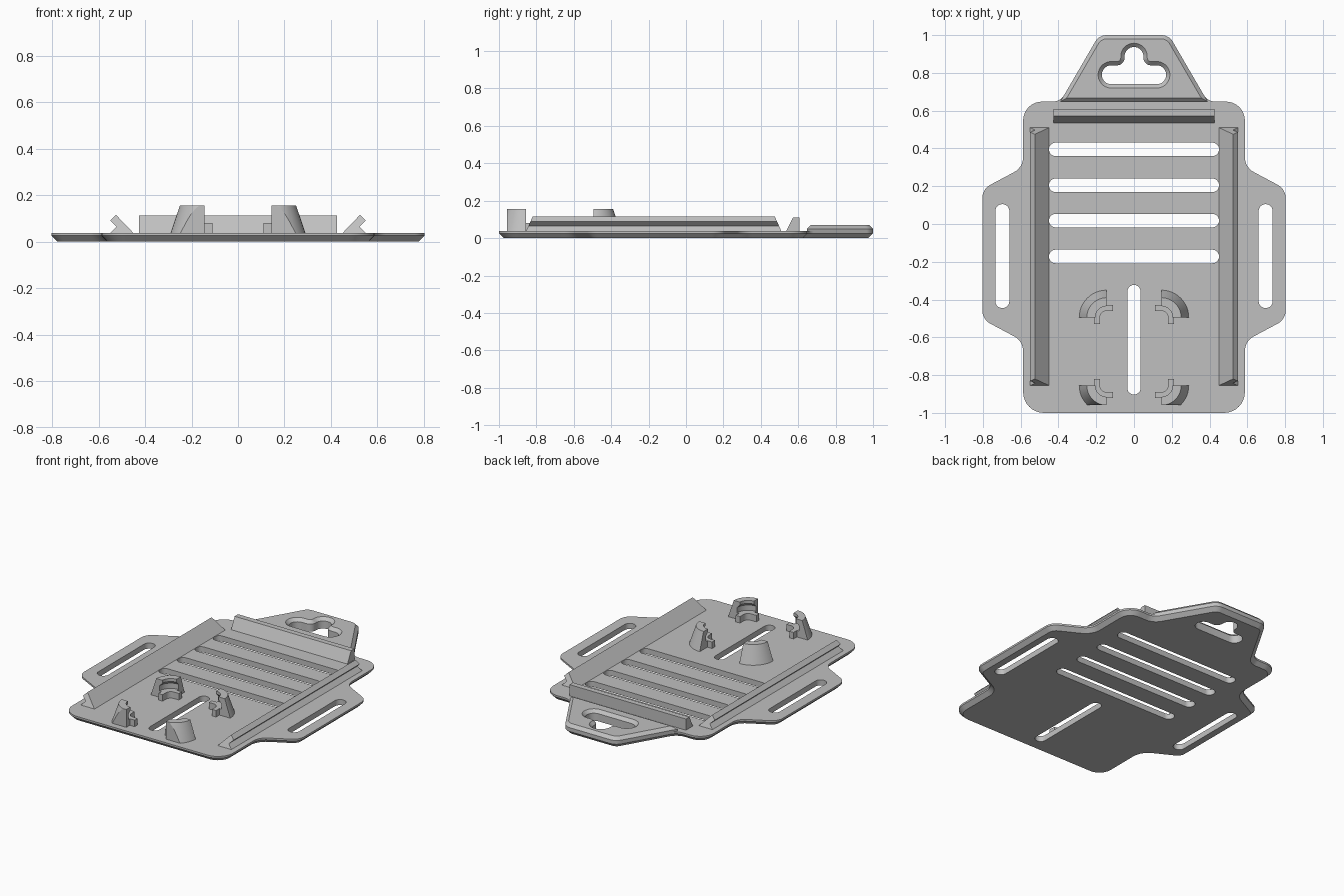
import bpy, bmesh
from math import cos, sin, pi, tan
from mathutils import Vector

cube = bpy.data.objects.get("Cube")
if cube:
    bpy.data.objects.remove(cube, do_unlink=True)

GREY = (0.53, 0.53, 0.53, 1)
mat = bpy.data.materials.new("light_grey")
mat.use_nodes = True
mat.diffuse_color = GREY
mat.node_tree.nodes["Principled BSDF"].inputs["Base Color"].default_value = GREY

TOP = 0.037          # top of the base plate
parts = []


def loft(name, rings, clip_y=None):
    """Skin a row of equal closed rings and cap both ends."""
    bm = bmesh.new()
    vs = [[bm.verts.new(p) for p in ring] for ring in rings]
    n = len(vs[0])
    for a, b in zip(vs, vs[1:]):
        for i in range(n):
            j = (i + 1) % n
            bm.faces.new((a[i], a[j], b[j], b[i]))
    bm.faces.new(vs[0])
    bm.faces.new(vs[-1])
    if clip_y is not None:
        cut = bmesh.ops.bisect_plane(
            bm, geom=bm.verts[:] + bm.edges[:] + bm.faces[:],
            plane_co=(0, clip_y, 0), plane_no=(0, -1, 0), clear_outer=True)
        edges = [e for e in cut["geom_cut"] if isinstance(e, bmesh.types.BMEdge)]
        bmesh.ops.holes_fill(bm, edges=edges, sides=0)
    bmesh.ops.recalc_face_normals(bm, faces=bm.faces[:])
    mesh = bpy.data.meshes.new(name)
    bm.to_mesh(mesh)
    bm.free()
    mesh.materials.append(mat)
    ob = bpy.data.objects.new(name, mesh)
    bpy.context.collection.objects.link(ob)
    parts.append(ob)
    return ob


def rounded(corners, steps=8):
    """Counter-clockwise outline from (x, y, radius) corners."""
    pts, n = [], len(corners)
    for i, (x, y, r) in enumerate(corners):
        p = Vector((x, y))
        if r == 0:
            pts.append(p)
            continue
        a = (Vector(corners[i - 1][:2]) - p).normalized()
        b = (Vector(corners[(i + 1) % n][:2]) - p).normalized()
        half = a.angle(b) / 2
        centre = p + (a + b).normalized() * r / sin(half)
        start = p + a * r / tan(half) - centre
        end = p + b * r / tan(half) - centre
        sweep = start.angle(end)
        for k in range(steps + 1):
            t = k / steps
            pts.append(centre + (start * sin((1 - t) * sweep)
                                 + end * sin(t * sweep)) / sin(sweep))
    return pts


def mirrored(half):
    """Complete a right-hand half outline across x = 0."""
    return half + [(-x, y, r) for x, y, r in reversed(half)]


def inset(pts, d):
    out = []
    for i, p in enumerate(pts):
        e1 = (p - pts[i - 1]).normalized()
        e2 = (pts[(i + 1) % len(pts)] - p).normalized()
        n1, n2 = Vector((-e1.y, e1.x)), Vector((-e2.y, e2.x))
        out.append(p + (n1 + n2) * d / (1 + n1.dot(n2)))
    return out


def slab(name, outline, layers):
    """Stack of outline copies; layers are (height, inset)."""
    return loft(name, [[(p.x, p.y, z) for p in inset(outline, d)]
                       for z, d in layers])


def slot(x, y, hx, hy):
    r = min(hx, hy) * 0.98
    box = [(x - hx, y - hy, r), (x + hx, y - hy, r),
           (x + hx, y + hy, r), (x - hx, y + hy, r)]
    return slab("slot_cutter", rounded(box), [(-0.05, 0), (0.2, 0)])


def carve(ob, cutters):
    for c in cutters:
        m = ob.modifiers.new("cut", "BOOLEAN")
        m.operation, m.solver, m.object = "DIFFERENCE", "EXACT", c
    dg = bpy.context.evaluated_depsgraph_get()
    mesh = bpy.data.meshes.new_from_object(ob.evaluated_get(dg))
    ob.modifiers.clear()
    ob.data = mesh


# Base plate with strap ears and hanging tab, chamfered underneath
plate_half = [(0.587, -1, 0.11), (0.587, -0.62, 0.09), (0.803, -0.505, 0.08),
              (0.803, 0.185, 0.08), (0.587, 0.30, 0.09), (0.587, 0.648, 0.1),
              (0.39, 0.648, 0.07), (0.185, 1, 0.07)]
plate = slab("base_plate", rounded(mirrored(plate_half)),
             [(0, 0.025), (0.025, 0), (TOP, 0)])

# Raised pad on the hanging tab
pad_half = [(0.39, 0.648, 0), (0.185, 1, 0.07)]
pad = slab("hanging_tab_pad", rounded(mirrored(pad_half)),
           [(TOP, 0), (0.05, 0), (0.07, 0.02)])

# Countersunk keyhole
key_half = [(0.19, 0.72, 0.069), (0.19, 0.86, 0.069),
            (0.07, 0.86, 0.02), (0.07, 0.957, 0.069)]
keyhole = slab("keyhole_cutter", rounded(mirrored(key_half)),
               [(-0.05, 0.02), (0.05, 0.02), (0.07, 0), (0.08, -0.01)])

# Vent, cable and strap slots
slots = [slot(0, y, 0.45, 0.036) for y in (0.395, 0.205, 0.018, -0.172)]
slots.append(slot(0, -0.613, 0.035, 0.29))
slots += [slot(s * 0.697, -0.17, 0.037, 0.275) for s in (-1, 1)]
carve(plate, slots + [keyhole])
carve(pad, [keyhole])
for c in slots + [keyhole]:
    parts.remove(c)
    bpy.data.objects.remove(c, do_unlink=True)

# Leaning side rails with a hooked edge and sloped ends
rail = [(0.45, TOP), (0.525, 0.115), (0.55, 0.09), (0.523, 0.064), (0.55, TOP)]
for s, side in ((1, "left"), (-1, "right")):
    loft(side + "_rail", [
        [(s * x, y - d * (z - TOP) * 0.45, z) for x, z in rail]
        for y, d in ((-0.855, -1), (0.51, 1))])

# Rear stop wedge
wedge = [(0.535, TOP), (0.572, 0.111), (0.608, 0.111), (0.608, TOP)]
loft("rear_stop", [[(x, y, z) for y, z in wedge] for x in (-0.425, 0.425)])

# Corner clips: tapered quarter-ring posts with a lip, and L-shaped ledges
post = [(0.06, TOP), (0.145, TOP), (0.105, 0.155), (0.06, 0.155),
        (0.06, 0.135), (0.08, 0.115), (0.08, 0.08), (0.06, 0.08)]
ledge = [(0.035, TOP), (0.066, TOP), (0.066, 0.08), (0.035, 0.08)]
arc = [(cos(k * pi / 24), sin(k * pi / 24), 0, 0) for k in range(13)]
bent = [(1, 0, 0, -0.035)] + arc + [(0, 1, -0.035, 0)]


def clip_part(name, profile, path, sx, sy, cy, clip=None):
    loft(name, [[(sx * (0.145 + r * c + du), cy + sy * (r * s + dv), z)
                 for r, z in profile] for c, s, du, dv in path], clip)


for sx, side in ((1, "left"), (-1, "right")):
    for sy, cy, end, clip in ((1, -0.495, "rear", None), (-1, -0.855, "front", -0.958)):
        clip_part(f"{end}_{side}_clip_post", post, arc, sx, sy, cy, clip)
        clip_part(f"{end}_{side}_clip_ledge", ledge, bent, sx, sy, cy)

# Smooth the rounded walls, keep edges crisp
bpy.ops.object.select_all(action="DESELECT")
for ob in parts:
    ob.select_set(True)
bpy.context.view_layer.objects.active = plate
bpy.ops.object.shade_smooth_by_angle(angle=pi / 9)
